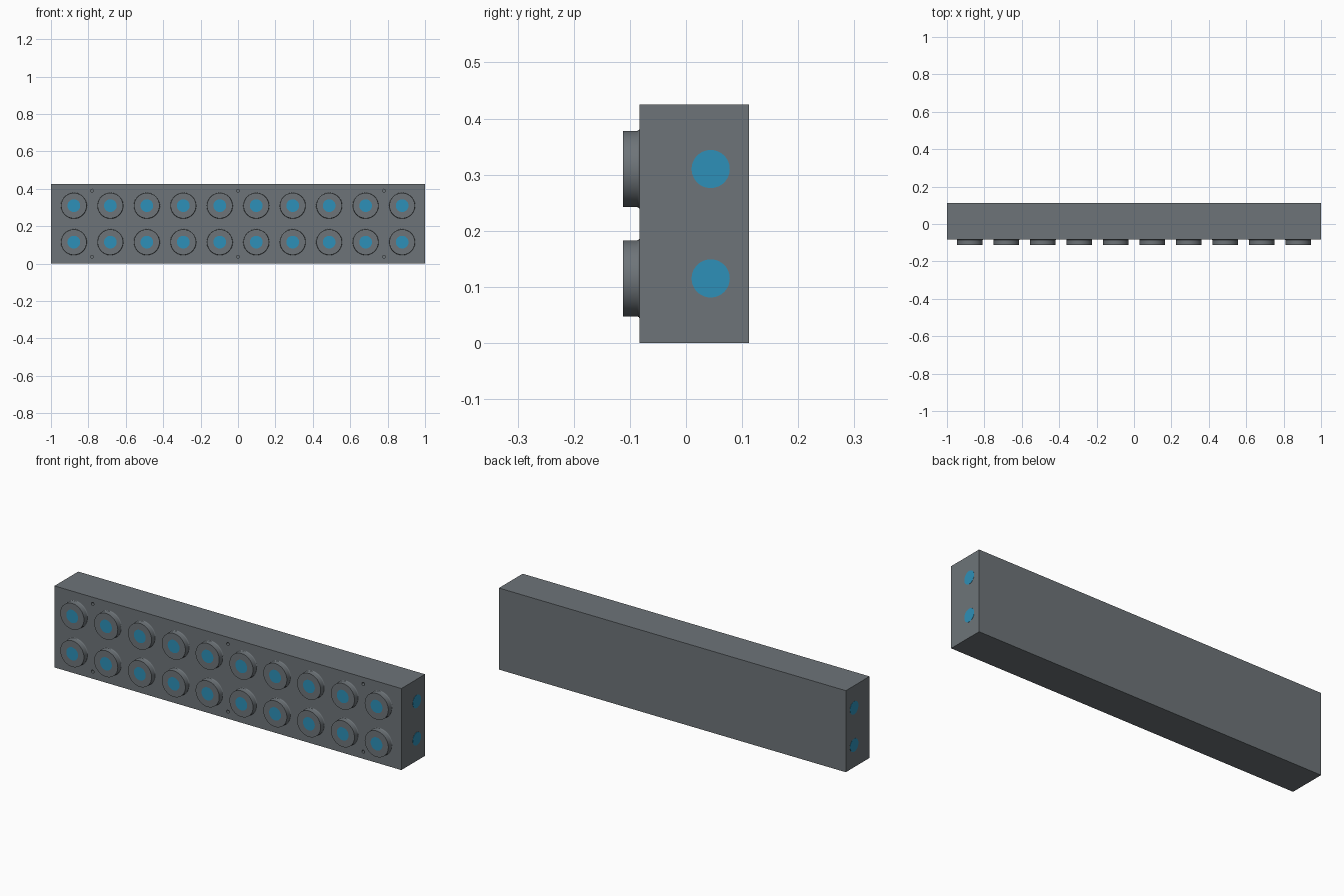
import bpy, bmesh
from math import cos, sin, tau, pi, radians
from mathutils import Matrix, Vector

cube = bpy.data.objects.get("Cube")
if cube:
    bpy.data.objects.remove(cube, do_unlink=True)


def material(name, rgb):
    m = bpy.data.materials.new(name)
    m.use_nodes = True
    m.diffuse_color = (*rgb, 1)
    m.node_tree.nodes["Principled BSDF"].inputs["Base Color"].default_value = (*rgb, 1)
    return m


GREY = material("slate grey", (0.155, 0.175, 0.19))
BLUE = material("signal blue", (0.027, 0.28, 0.48))

FRONT, BACK, HEIGHT = -0.083, 0.112, 0.425
ROWS = (0.115, 0.31)
BUTTONS, PITCH = 10, 0.195
LIGHT_R = 0.034


def add_object(name, bm, mats, location=(0, 0, 0)):
    mesh = bpy.data.meshes.new(name)
    bm.to_mesh(mesh)
    bm.free()
    for m in mats:
        mesh.materials.append(m)
    ob = bpy.data.objects.new(name, mesh)
    ob.location = location
    bpy.context.collection.objects.link(ob)
    return ob


def lathe(profile, sides=48):
    """Revolve (radius, y) points about the y axis, closing the first ring."""
    bm = bmesh.new()
    rings = [[bm.verts.new((r * cos(tau * i / sides), y, r * sin(tau * i / sides)))
              for i in range(sides)] for r, y in profile]
    bm.faces.new(rings[0])
    for a, b in zip(rings, rings[1:]):
        for i in range(sides):
            j = (i + 1) % sides
            bm.faces.new((a[i], b[i], b[j], a[j]))
    bm.normal_update()
    return bm


# Housing
bm = bmesh.new()
bmesh.ops.create_cube(bm, size=1)
bmesh.ops.scale(bm, vec=(2, BACK - FRONT, HEIGHT), verts=bm.verts)
bmesh.ops.translate(bm, vec=(0, (FRONT + BACK) / 2, HEIGHT / 2), verts=bm.verts)
housing = add_object("housing", bm, [GREY])

# Mounting holes bored into the front
bm = bmesh.new()
for x in (-0.78, 0, 0.78):
    for z in (0.037, 0.39):
        bmesh.ops.create_cone(bm, cap_ends=True, segments=20, radius1=0.008,
                              radius2=0.008, depth=0.04,
                              matrix=Matrix.Translation((x, FRONT, z)) @ Matrix.Rotation(pi / 2, 4, 'X'))
cutter = add_object("hole_cutter", bm, [GREY])
cutter.hide_render = True
mod = housing.modifiers.new("holes", 'BOOLEAN')
mod.operation, mod.solver, mod.object = 'DIFFERENCE', 'EXACT', cutter
bpy.context.view_layer.objects.active = housing
bpy.ops.object.modifier_apply(modifier=mod.name)
bpy.data.objects.remove(cutter, do_unlink=True)

# Round ports with a blue centre and a small fillet at the foot
R, DEPTH, FILLET = 0.068, 0.0295, 0.004
foot = [(R + FILLET * (1 - cos(a)), -FILLET * (1 - sin(a)))
        for a in (i * pi / 8 for i in range(5))]
bm = lathe([(LIGHT_R, -DEPTH), (R, -DEPTH)] + foot)
bmesh.ops.recalc_face_normals(bm, faces=bm.faces)
bm.faces.ensure_lookup_table()
if bm.faces[0].normal.y > 0:
    bmesh.ops.reverse_faces(bm, faces=bm.faces)
bm.faces[0].material_index = 1
first = add_object("port", bm, [GREY, BLUE])
bpy.ops.object.select_all(action='DESELECT')
first.select_set(True)
bpy.context.view_layer.objects.active = first
bpy.ops.object.shade_smooth_by_angle(angle=radians(35))
for row, z in enumerate(ROWS):
    for i in range(BUTTONS):
        ob = first if row == i == 0 else first.copy()
        ob.name = f"{('lower', 'upper')[row]}_port_{i + 1}"
        ob.location = ((i - (BUTTONS - 1) / 2) * PITCH, FRONT, z)
        if ob is not first:
            bpy.context.collection.objects.link(ob)

# Blue discs on both ends
for side, name in ((1, "left"), (-1, "right")):
    for z, level in zip(ROWS, ("lower", "upper")):
        bm = bmesh.new()
        bmesh.ops.create_cone(bm, cap_ends=True, segments=48, radius1=LIGHT_R,
                              radius2=LIGHT_R, depth=0.002,
                              matrix=Matrix.Rotation(pi / 2, 4, 'Y'))
        add_object(f"{name}_{level}_end_disc", bm, [BLUE], (side, 0.044, z))
